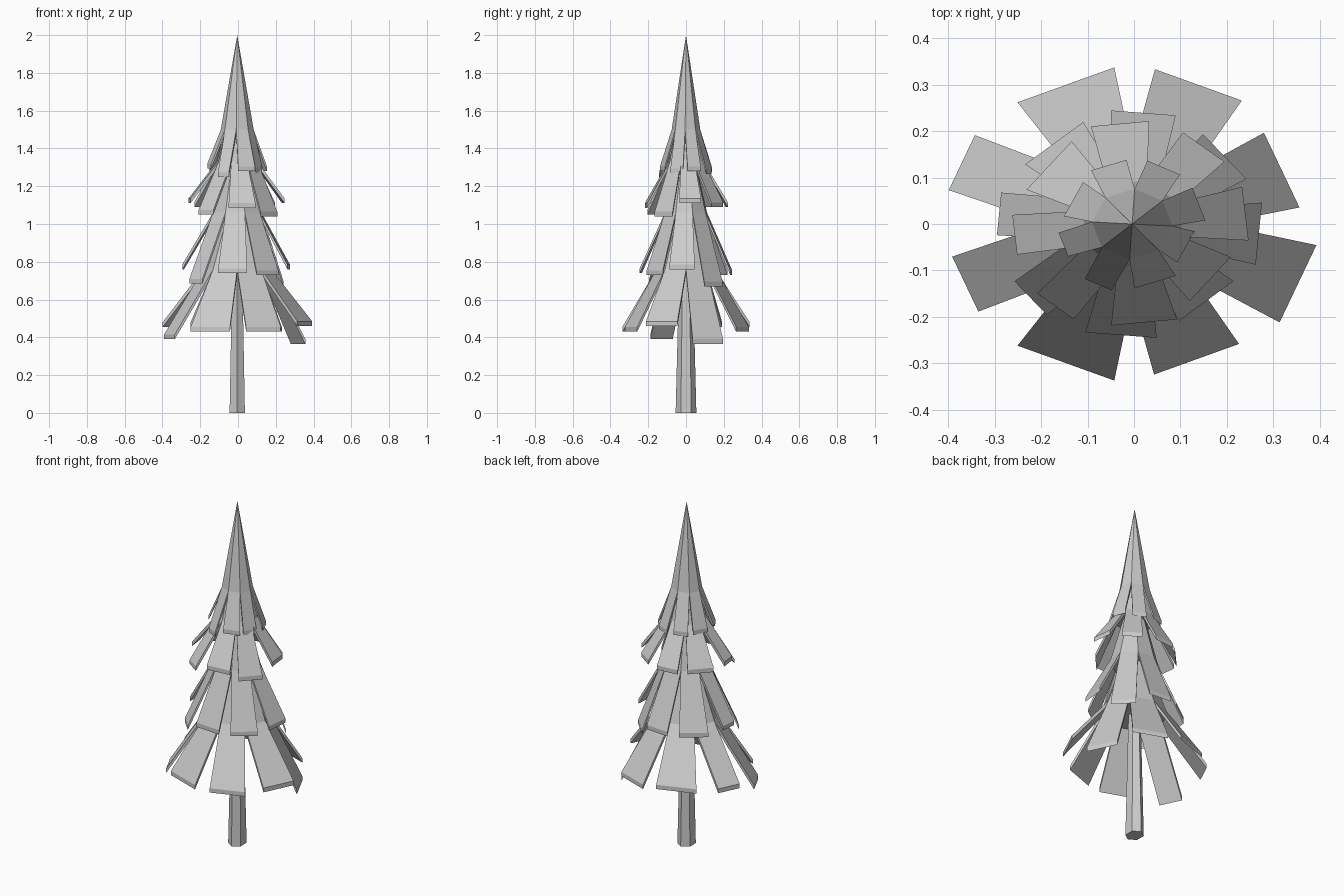
import bpy, bmesh
from math import sin, cos, radians
from mathutils import Vector

if "Cube" in bpy.data.objects:
    bpy.data.objects.remove(bpy.data.objects["Cube"])

SX = 1.15      # tree is a little wider than deep
CX = -0.004
THICK = 0.025


def make(name, bm):
    bmesh.ops.recalc_face_normals(bm, faces=bm.faces[:])
    me = bpy.data.meshes.new(name)
    bm.to_mesh(me)
    bm.free()
    ob = bpy.data.objects.new(name, me)
    bpy.context.collection.objects.link(ob)
    return ob


# One tier: eight-sided spire whose lower edges flare into separate boards
def tier(name, offset, apex_z, ring_r, ring_z, reach, half, low):
    bm = bmesh.new()

    def v(x, y, z):
        return bm.verts.new((CX + x * SX, y, z))

    for k in range(8):
        a = radians(offset + 45 * k)
        d = Vector((cos(a), sin(a)))
        t = Vector((-sin(a), cos(a)))
        ring_h = ring_r * 0.414
        tops, bots = [], []
        for r, h, z in ((ring_r, ring_h, ring_z),
                        (reach[k], half[k], low[k] + THICK)):
            for s in (-1, 1):
                p = d * r + t * h * s
                tops.append(v(p.x, p.y, z))
                bots.append(v(p.x, p.y, z - THICK))
        apex = v(0, 0, apex_z)
        floor = v(0, 0, ring_z - THICK)
        f = bm.faces.new
        f((apex, tops[0], tops[1]))
        f((floor, bots[1], bots[0]))
        f((tops[0], tops[2], tops[3], tops[1]))
        f((bots[0], bots[1], bots[3], bots[2]))
        f((tops[2], bots[2], bots[3], tops[3]))
        for i, j in ((0, 2), (1, 3)):
            f((tops[i], bots[i], bots[j], tops[j]))
            if i == 0:
                f((apex, floor, bots[0], tops[0]))
            else:
                f((apex, tops[1], bots[1], floor))
    return make(name, bm)


tier("bottom_branches", 22.5, 1.25, 0.145, 0.76,
     (.303, .324, .324, .345, .338, .324, .315, .336),
     (.087, .088, .098, .064, .064, .098, .086, .090),
     (.365, .43, .455, .455, .39, .43, .43, .46))
tier("lower_branches", -5, 1.55, 0.108, 1.06,
     (.238, .226, .240, .227, .250, .248, .240, .216),
     (.067, .063, .061, .071, .046, .047, .067, .066),
     (.76, .67, .73, .73, .76, .685, .74, .73))
tier("upper_branches", 6, 1.8, 0.09, 1.33,
     (.213, .213, .217, .200, .221, .228, .213, .188),
     (.058, .050, .055, .067, .043, .044, .062, .061),
     (1.11, 1.09, 1.09, 1.09, 1.11, 1.05, 1.085, 1.04))
tier("treetop", 19, 2.0, 0.07, 1.5,
     (.132, .135, .134, .122, .136, .145, .132, .112),
     (.037, .034, .035, .041, .027, .028, .041, .037),
     (1.28, 1.265, 1.275, 1.28, 1.295, 1.25, 1.28, 1.27))

# Tapered six-sided trunk
bm = bmesh.new()
bmesh.ops.create_cone(bm, cap_ends=True, segments=6, radius1=0.055,
                      radius2=0.03, depth=1.0)
for p in bm.verts:
    p.co = (p.co.x * 0.85 + CX, p.co.y, p.co.z + 0.5)
make("trunk", bm)
